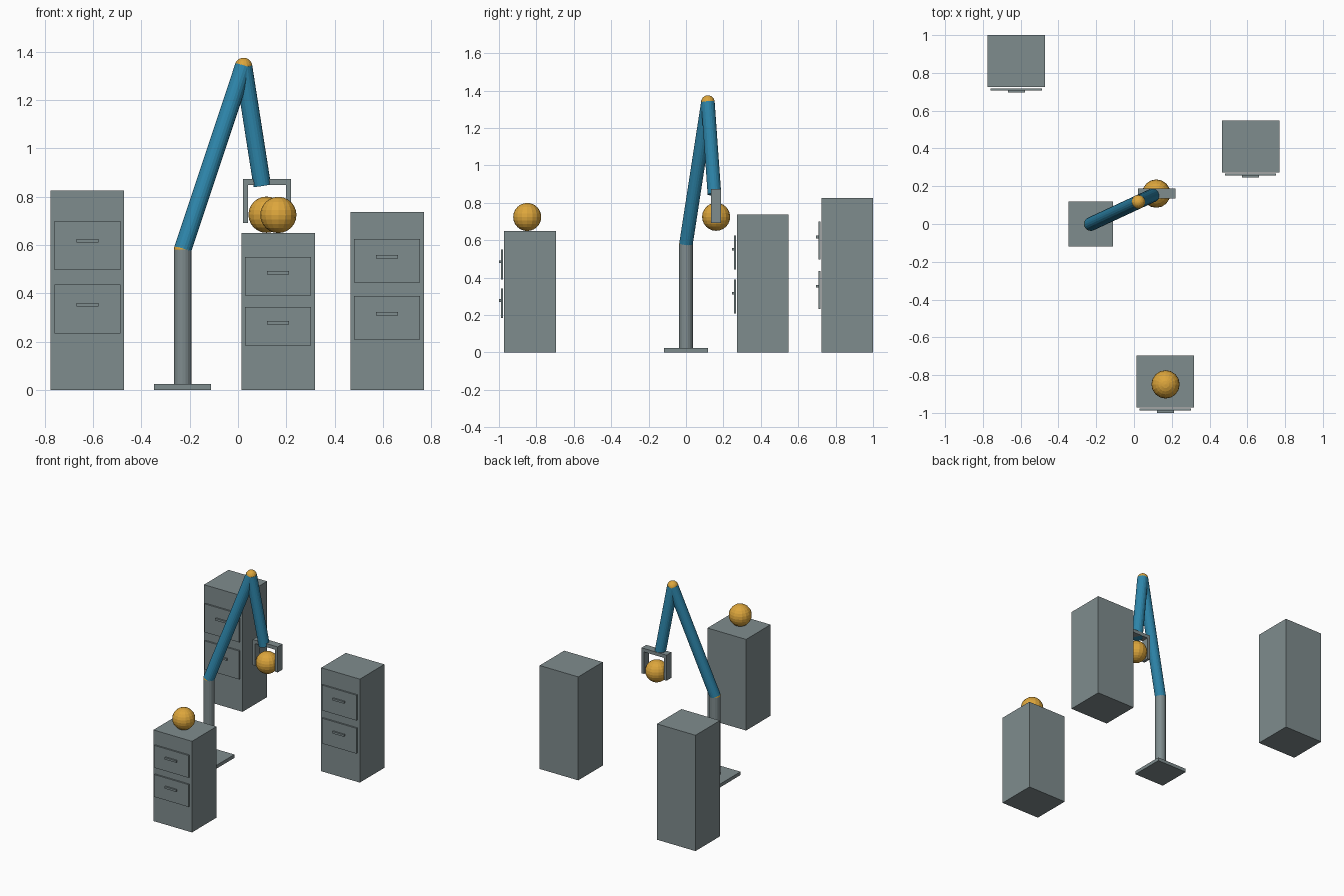
import bpy
from mathutils import Vector

if "Cube" in bpy.data.objects:
    bpy.data.objects.remove(bpy.data.objects["Cube"])


def material(name, rgb):
    m = bpy.data.materials.new(name)
    m.diffuse_color = (*rgb, 1)
    m.use_nodes = True
    m.node_tree.nodes["Principled BSDF"].inputs["Base Color"].default_value = m.diffuse_color
    return m


GREY = material("steel grey", (0.212, 0.262, 0.270))
BLUE = material("arm blue", (0.027, 0.238, 0.407))
GOLD = material("joint gold", (0.72, 0.38, 0.045))


def finish(name, mat):
    ob = bpy.context.object
    ob.name = name
    ob.data.materials.append(mat)
    return ob


def box(name, centre, size, mat=GREY):
    bpy.ops.mesh.primitive_cube_add(size=1, location=centre)
    ob = finish(name, mat)
    ob.scale = size
    bpy.ops.object.transform_apply(location=False, rotation=False, scale=True)
    return ob


def rod(name, start, end, radius, mat):
    a, b = Vector(start), Vector(end)
    d = b - a
    bpy.ops.mesh.primitive_cylinder_add(
        vertices=20, radius=radius, depth=d.length, location=(a + b) / 2,
        rotation=d.to_track_quat('Z', 'Y').to_euler())
    return finish(name, mat)


def ball(name, centre, radius):
    bpy.ops.mesh.primitive_uv_sphere_add(
        segments=16, ring_count=12, radius=radius, location=centre)
    return finish(name, GOLD)


def cabinet(name, x, y, height):
    box(name + "_body", (x, y, height / 2), (0.304, 0.276, height))
    # two drawer fronts, each with a bar handle
    for level, frac in (("lower", 0.405), ("upper", 0.725)):
        box(f"{name}_{level}_drawer", (x, y - 0.149, frac * height),
            (0.272, 0.011, 0.245 * height))
        box(f"{name}_{level}_handle", (x, y - 0.160, (frac + 0.023) * height),
            (0.09, 0.012, 0.014))


# Cabinets
cabinet("back_cabinet", -0.623, 0.862, 0.825)
cabinet("front_cabinet", 0.166, -0.834, 0.649)
cabinet("side_cabinet", 0.617, 0.411, 0.737)

# Balls: one on the front cabinet, one in the gripper
ball("resting_ball", (0.167, -0.849, 0.724), 0.075)
ball("held_ball", (0.118, 0.161, 0.725), 0.075)

# Arm: base plate, column, two links and their joints
shoulder = (-0.229, 0, 0.58)
elbow = (0.023, 0.117, 1.338)
wrist = (0.100, 0.152, 0.846)
R = 0.0365
box("base_plate", (-0.229, 0, 0.012), (0.236, 0.236, 0.024))
rod("column", (-0.229, 0, 0.02), shoulder, R, GREY)
rod("upper_arm", shoulder, elbow, R, BLUE)
rod("forearm", elbow, wrist, R, BLUE)
ball("shoulder_joint", shoulder, R)
ball("elbow_joint", elbow, R)

# Gripper: cross bar and two fingers
box("gripper_bar", (0.120, 0.161, 0.860), (0.198, 0.054, 0.025))
for side, sx in (("left", -1), ("right", 1)):
    box(side + "_finger", (0.120 + sx * 0.089, 0.161, 0.770), (0.020, 0.054, 0.158))
